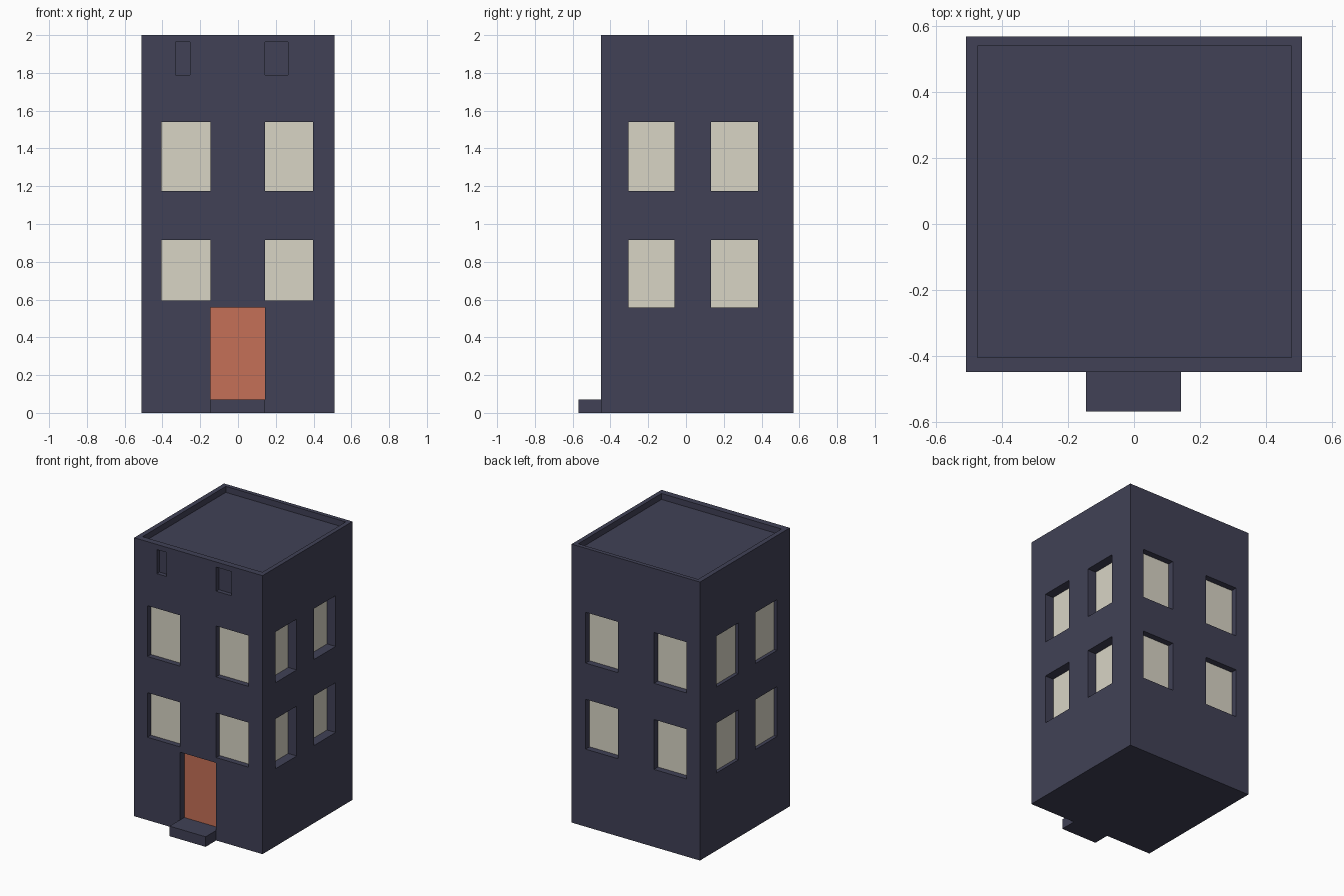
import bpy, bmesh
from mathutils import Vector

if "Cube" in bpy.data.objects:
    bpy.data.objects.remove(bpy.data.objects["Cube"])

X0, X1, Y0, Y1, H = -0.51, 0.51, -0.45, 0.57, 2.0


def material(name, rgb):
    m = bpy.data.materials.new(name)
    m.diffuse_color = (*rgb, 1)
    m.use_nodes = True
    m.node_tree.nodes["Principled BSDF"].inputs["Base Color"].default_value = m.diffuse_color
    return m


WALL = material("dark_wall", (0.052, 0.053, 0.093))
GLASS = material("pale_glass", (0.69, 0.66, 0.56))
DOOR = material("orange_door", (0.56, 0.16, 0.095))


def boxes(name, bounds, mat=None):
    """One object made of boxes given as (x0, x1, y0, y1, z0, z1)."""
    bm = bmesh.new()
    for b in bounds:
        verts = bmesh.ops.create_cube(bm, size=1)["verts"]
        lo, hi = Vector(b[0::2]), Vector(b[1::2])
        for v in verts:
            v.co = (lo + hi) / 2 + v.co * (hi - lo)
    me = bpy.data.meshes.new(name)
    bm.to_mesh(me)
    bm.free()
    ob = bpy.data.objects.new(name, me)
    bpy.context.collection.objects.link(ob)
    if mat:
        me.materials.append(mat)
    return ob


def slab(side, a0, a1, z0, z1, near, far):
    """Box behind a wall face, between two depths (negative is outside)."""
    if side == "front":
        return (a0, a1, Y0 + near, Y0 + far, z0, z1)
    if side == "back":
        return (a0, a1, Y1 - far, Y1 - near, z0, z1)
    if side == "right":
        return (X1 - far, X1 - near, a0, a1, z0, z1)
    return (X0 + near, X0 + far, a0, a1, z0, z1)


# Openings: wall side, span, heights, depth
depths = {"front": 0.042, "back": 0.047, "right": 0.07, "left": 0.027}
windows = []
for side, depth in depths.items():
    spans = [(-0.405, -0.145), (0.142, 0.398)]
    if side in ("left", "right"):
        spans = [(-0.305, -0.062), (0.133, 0.38)]
    low = 0.595 if side == "front" else 0.557
    for a0, a1 in spans:
        for z0, z1 in ((low, 0.915), (1.175, 1.54)):
            windows.append((side, a0, a1, z0, z1, depth))
door = ("front", -0.145, 0.142, 0.07, 0.557, 0.05)
vents = [("front", -0.33, -0.253, 1.79, 1.963, 0.03),
         ("front", 0.142, 0.265, 1.79, 1.963, 0.03)]

# Tower body with pockets and sunken roof
body = boxes("house_body", [(X0, X1, Y0, Y1, 0, H)], WALL)
cuts = [slab(*o[:5], -0.1, o[5]) for o in windows + [door] + vents]
cuts.append((-0.475, 0.478, -0.405, 0.54, H - 0.043, H + 0.1))
cutter = boxes("opening_cutter", cuts)
cutter.hide_render = True
mod = body.modifiers.new("openings", "BOOLEAN")
mod.operation = "DIFFERENCE"
mod.solver = "EXACT"
mod.object = cutter
bpy.context.view_layer.objects.active = body
bpy.ops.object.modifier_apply(modifier=mod.name)
bpy.data.objects.remove(cutter)

# Window panes and door panel at the back of their pockets
for side in depths:
    boxes(side + "_window_panes",
          [slab(*w[:5], w[5] - 0.002, w[5] + 0.008) for w in windows if w[0] == side], GLASS)
boxes("front_door", [slab(*door[:5], door[5] - 0.002, door[5] + 0.008)], DOOR)

# Doorstep
boxes("doorstep", [(-0.145, 0.142, -0.57, Y0, 0, 0.072)], WALL)
